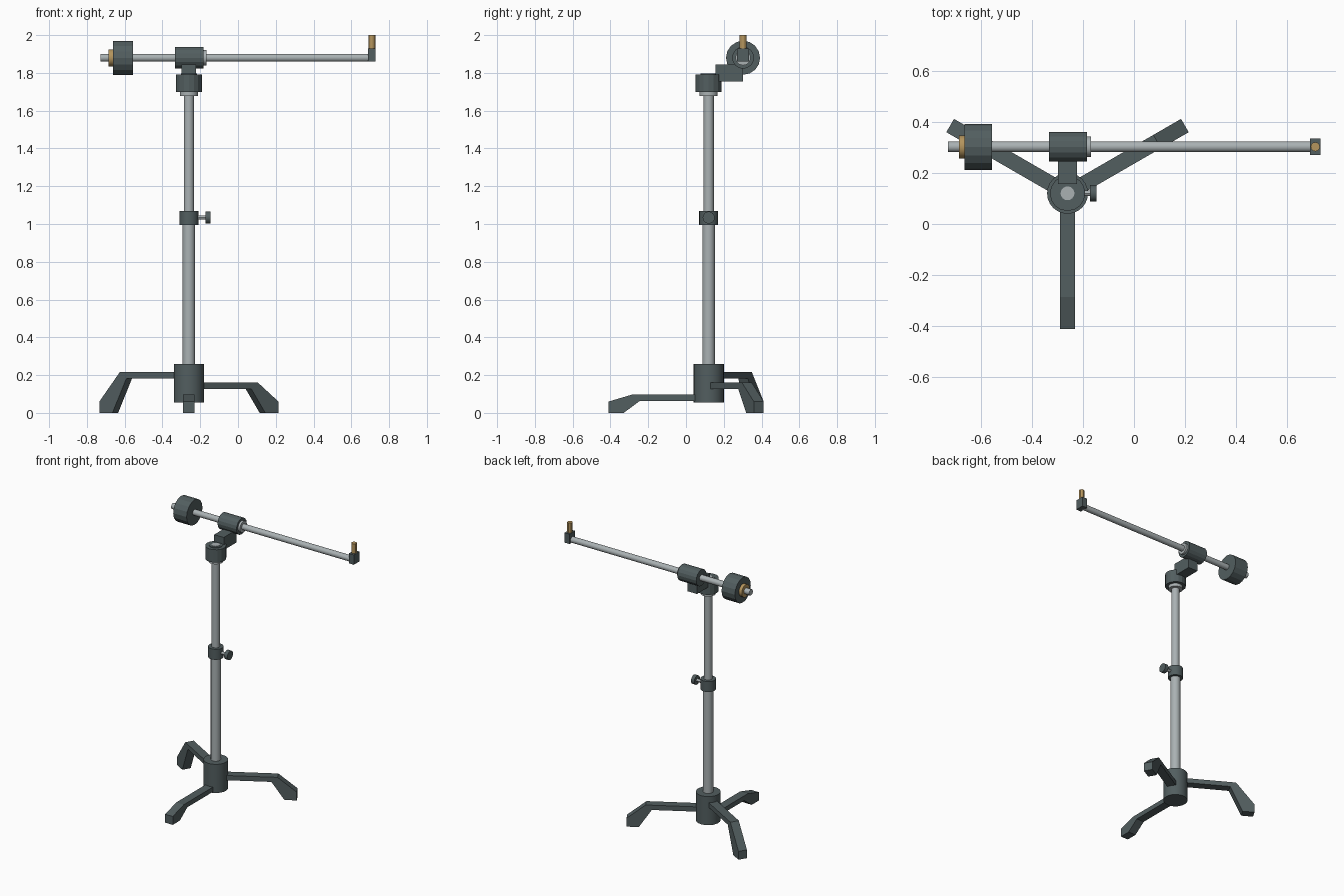
import bpy, bmesh
from math import pi, radians
from mathutils import Matrix, Vector

old = bpy.data.objects.get("Cube")
if old:
    bpy.data.objects.remove(old, do_unlink=True)


def material(name, color):
    mat = bpy.data.materials.new(name)
    mat.use_nodes = True
    mat.diffuse_color = (*color, 1)
    mat.node_tree.nodes["Principled BSDF"].inputs["Base Color"].default_value = (*color, 1)
    return mat


dark = material("dark grey metal", (0.085, 0.112, 0.116))
steel = material("brushed steel", (0.40, 0.44, 0.45))
brass = material("brass", (0.46, 0.30, 0.11))

PX, PY = -0.26, 0.12      # pole axis
BY, BZ = 0.302, 1.88      # boom axis


def finish(name, bm, mat, smooth=False):
    bmesh.ops.recalc_face_normals(bm, faces=bm.faces)
    mesh = bpy.data.meshes.new(name)
    bm.to_mesh(mesh)
    bm.free()
    mesh.materials.append(mat)
    obj = bpy.data.objects.new(name, mesh)
    bpy.context.collection.objects.link(obj)
    if smooth:
        bpy.ops.object.select_all(action='DESELECT')
        obj.select_set(True)
        bpy.context.view_layer.objects.active = obj
        bpy.ops.object.shade_smooth_by_angle(angle=radians(30))
    return obj


def rod(name, radius, a, b, mat, sides=24, smooth=True):
    """Cylinder between points a and b."""
    a, b = Vector(a), Vector(b)
    axis = b - a
    turn = axis.to_track_quat('Z', 'Y').to_matrix().to_4x4()
    bm = bmesh.new()
    bmesh.ops.create_cone(bm, cap_ends=True, segments=sides, radius1=radius,
                          radius2=radius, depth=axis.length,
                          matrix=Matrix.Translation((a + b) / 2) @ turn)
    return finish(name, bm, mat, smooth)


def upright(name, radius, z0, z1, mat, **kw):
    return rod(name, radius, (PX, PY, z0), (PX, PY, z1), mat, **kw)


def along_boom(name, radius, x0, x1, mat, **kw):
    return rod(name, radius, (x0, BY, BZ), (x1, BY, BZ), mat, **kw)


def box(name, low, high, mat):
    low, high = Vector(low), Vector(high)
    bm = bmesh.new()
    bmesh.ops.create_cube(bm, size=1, matrix=Matrix.Translation((low + high) / 2)
                          @ Matrix.Diagonal((*(high - low), 1)))
    return finish(name, bm, mat)


def leg(name, angle, top):
    """Bent bar: side profile (distance, height) extruded to its width."""
    under = top - 0.034
    profile = [(0.03, top), (0.405, top), (0.53, 0.06), (0.53, 0),
               (0.45, 0), (0.365, under), (0.03, under)]
    bm = bmesh.new()
    face = bm.faces.new([bm.verts.new((r, -0.03, z)) for r, z in profile])
    ext = bmesh.ops.extrude_face_region(bm, geom=[face])
    moved = [v for v in ext["geom"] if isinstance(v, bmesh.types.BMVert)]
    bmesh.ops.translate(bm, verts=moved, vec=(0, 0.06, 0))
    bm.transform(Matrix.Translation((PX, PY, 0)) @ Matrix.Rotation(radians(angle), 4, 'Z'))
    return finish(name, bm, dark)


# Base: hub with three legs stacked at different heights
upright("base_hub", 0.08, 0.055, 0.26, dark)
for name, angle, top in (("front_leg", -90, 0.097), ("left_leg", 30, 0.16),
                         ("right_leg", 150, 0.216)):
    leg(name, angle, top)

# Telescopic pole with locking collar and thumb knob
upright("lower_pole", 0.033, 0.2, 1.03, steel)
upright("upper_pole", 0.027, 1.0, 1.798, steel)
upright("lock_collar", 0.05, 0.995, 1.07, dark)
rod("knob_shaft", 0.011, (PX + 0.04, PY, 1.034), (PX + 0.095, PY, 1.034), steel, sides=12)
rod("lock_knob", 0.032, (PX + 0.088, PY, 1.034), (PX + 0.114, PY, 1.034), dark, sides=16)

# Head on top of the pole
upright("head_ring", 0.048, 1.678, 1.705, steel)
upright("swivel_head", 0.069, 1.70, 1.792, dark, sides=16, smooth=False)
upright("head_cap", 0.043, 1.785, 1.796, dark)
box("boom_bracket", (PX - 0.038, 0.156, 1.754), (PX + 0.038, BY, 1.845), dark)

# Boom with its clamp, counterweight and tip
along_boom("boom", 0.021, -0.727, 0.70, steel)
along_boom("boom_clamp", 0.058, -0.333, -0.183, dark, sides=16, smooth=False)
along_boom("clamp_ring", 0.04, -0.19, -0.168, steel)
along_boom("counterweight", 0.09, -0.662, -0.556, dark, sides=16, smooth=False)
along_boom("counterweight_nut", 0.045, -0.685, -0.655, brass, sides=16)
box("tip_block", (0.689, BY - 0.032, 1.86), (0.729, BY + 0.032, 1.93), dark)
rod("tip_stud", 0.018, (0.709, BY, 1.92), (0.709, BY, 2.0), brass, sides=12)
